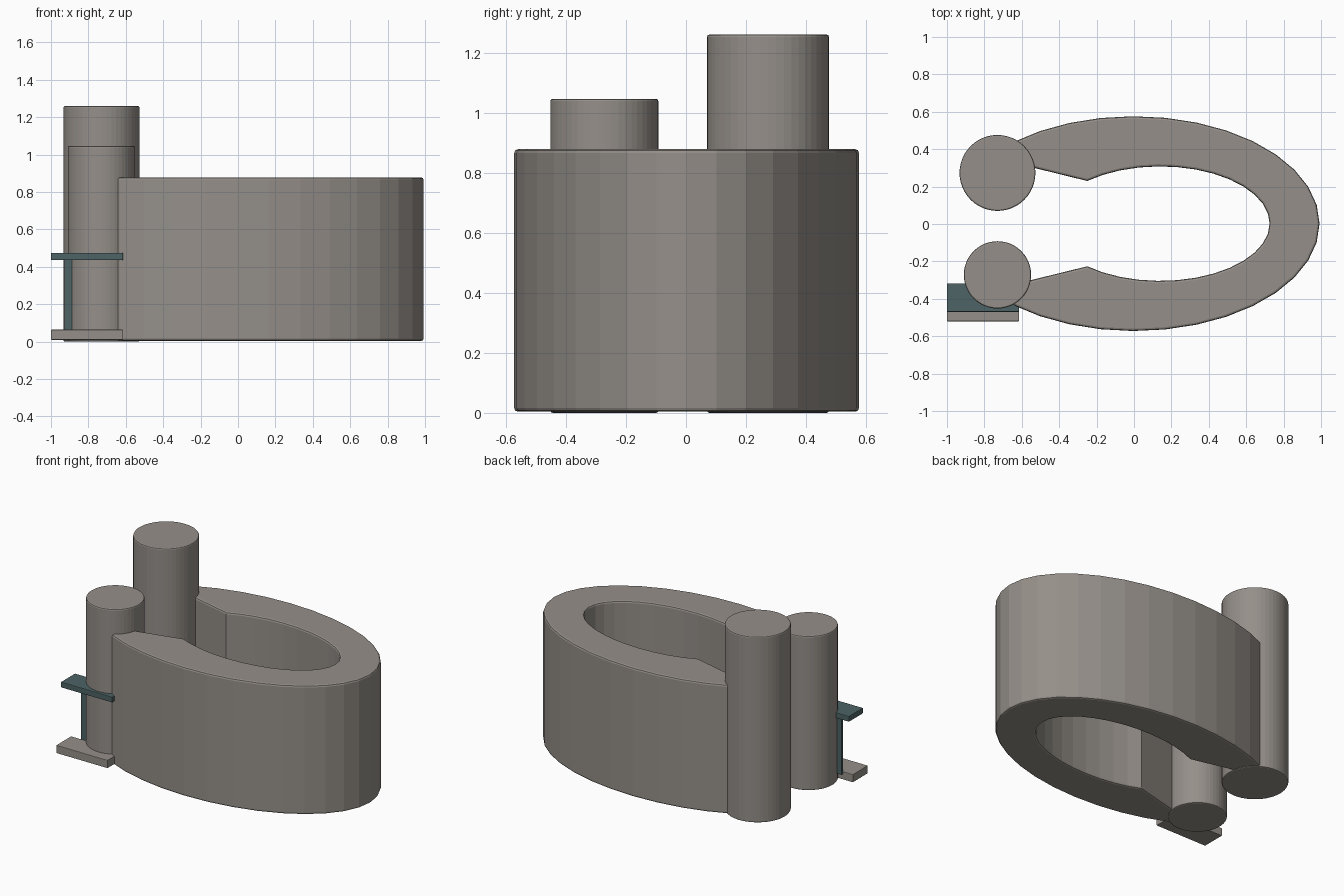
import bpy, bmesh, math
from math import sin, cos, radians

if "Cube" in bpy.data.objects:
    bpy.data.objects.remove(bpy.data.objects["Cube"])


def material(name, color):
    m = bpy.data.materials.new(name)
    m.diffuse_color = (*color, 1)
    m.use_nodes = True
    m.node_tree.nodes["Principled BSDF"].inputs["Base Color"].default_value = m.diffuse_color
    return m


STONE = material("warm grey stone", (0.30, 0.275, 0.25))
TEAL = material("dark teal glass", (0.075, 0.125, 0.13))


def prism(name, outline, z0, z1, mat, bevel=0.0):
    """Extrude a counter-clockwise outline and soften its rims."""
    bm = bmesh.new()
    base = bm.faces.new([bm.verts.new((x, y, z0)) for x, y in outline])
    ext = bmesh.ops.extrude_face_region(bm, geom=[base])
    top = [v for v in ext["geom"] if isinstance(v, bmesh.types.BMVert)]
    bmesh.ops.translate(bm, verts=top, vec=(0, 0, z1 - z0))
    if not any(f.normal.z < -0.5 for f in bm.faces):
        base.normal_flip()
    bmesh.ops.recalc_face_normals(bm, faces=bm.faces)
    me = bpy.data.meshes.new(name)
    bm.to_mesh(me)
    bm.free()
    me.materials.append(mat)
    ob = bpy.data.objects.new(name, me)
    bpy.context.collection.objects.link(ob)
    if bevel:
        b = ob.modifiers.new("soft rim", "BEVEL")
        b.width = bevel
        b.segments = 2
        b.limit_method = "ANGLE"
        b.angle_limit = radians(50)
    return ob


def arc(cx, cy, a, b, start, end, n):
    ts = [radians(start + (end - start) * i / n) for i in range(n + 1)]
    return [(cx + a * cos(t), cy + b * sin(t)) for t in ts]


def box(name, x0, x1, y0, y1, z0, z1, mat, bevel=0.0):
    return prism(name, [(x0, y0), (x1, y0), (x1, y1), (x0, y1)], z0, z1, mat, bevel)


# Open oval building with flared straight ends running into the towers
outer = arc(0, 0.002, 0.992, 0.574, -130.5, 130.5, 26)
inner = arc(0.14, 0.002, 0.585, 0.306, 131.8, -131.8, 26)
outline = outer + [(-0.64, 0.326)] + inner + [(-0.64, -0.322)]
prism("oval_building", outline, 0.004, 0.878, STONE, 0.012)

# Round towers beside the opening
for name, y, r, h in (("tall_tower", 0.273, 0.203, 1.26),
                      ("short_tower", -0.272, 0.18, 1.046)):
    prism(name, arc(-0.73, y, r, r, 0, 360, 48)[:-1], 0, h, STONE, 0.008)

# Entrance at the short tower: step, glass wall and canopy
box("entrance_step", -1.0, -0.615, -0.52, -0.36, 0.01, 0.064, STONE, 0.003)
box("entrance_glass", -0.928, -0.66, -0.357, -0.34, 0.05, 0.445, TEAL)
box("entrance_canopy", -1.0, -0.615, -0.47, -0.318, 0.436, 0.474, TEAL, 0.004)
